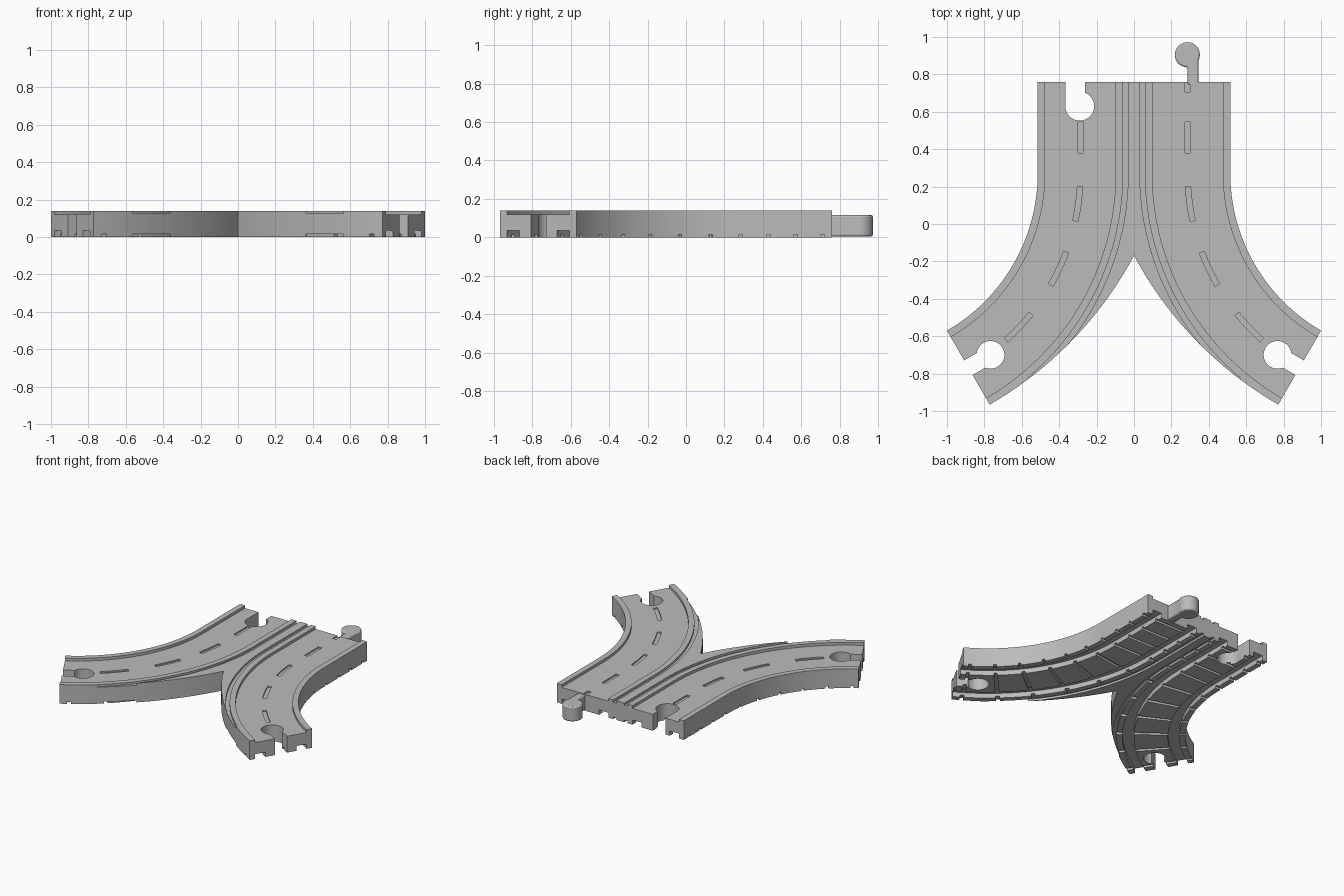
import bpy, bmesh
from math import sin, cos, asin, acos, radians, pi, tau

cube = bpy.data.objects.get("Cube")
if cube:
    bpy.data.objects.remove(cube, do_unlink=True)

HEIGHT, ROAD_Z = 0.14, 0.12
LANE_X, HALF = 0.2865, 0.2285       # lane centre and half width
BACK, BEND_Y, RADIUS = 0.76, 0.27, 1.1985
BEND_X = LANE_X + RADIUS            # centre of the bend
RIM = 0.04

grey = bpy.data.materials.new("plastic grey")
grey.use_nodes = True
grey.diffuse_color = (0.5, 0.5, 0.5, 1)
grey.node_tree.nodes["Principled BSDF"].inputs["Base Color"].default_value = (0.5, 0.5, 0.5, 1)


def lane(s, u):
    """Point on the lane: s < 0 is straight length, s > 0 is degrees of bend."""
    if s <= 0:
        return LANE_X + u, BEND_Y - s
    a, r = radians(s), RADIUS - u
    return BEND_X - r * cos(a), BEND_Y - r * sin(a)


def stations(s0, s1):
    inner = [d * 2.5 for d in range(26) if s0 + 0.1 < d * 2.5 < s1 - 0.1]
    return [s0] + inner + [s1]


def prism(bm, points, z0, z1):
    """Extrude a plan outline between two heights."""
    low = [bm.verts.new((x, y, z0)) for x, y in points]
    high = [bm.verts.new((x, y, z1)) for x, y in points]
    bm.faces.new(low[::-1])
    bm.faces.new(high)
    n = len(points)
    for i in range(n):
        j = (i + 1) % n
        bm.faces.new((low[i], low[j], high[j], high[i]))


def bands(bm, s0, s1, u0, u1, z0, z1):
    """A strip following the lane, on both branches."""
    ss = stations(s0, s1)
    pts = [lane(s, u0) for s in ss] + [lane(s, u1) for s in reversed(ss)]
    prism(bm, pts, z0, z1)
    prism(bm, [(-x, y) for x, y in pts], z0, z1)


def keyhole(cx, cy, direction, r, a, b, length):
    """Round head with a straight neck from lateral a to b."""
    dx, dy = direction
    start, end = asin(b / r), tau + asin(a / r)
    local = []
    for i in range(41):
        t = start + (end - start) * i / 40
        local.append((r * sin(t), r * cos(t)))
    local += [(a, length), (b, length)]
    return [(cx + l * dy + f * dx, cy - l * dx + f * dy) for l, f in local]


def finish(bm, name):
    bmesh.ops.recalc_face_normals(bm, faces=bm.faces)
    mesh = bpy.data.meshes.new(name)
    bm.to_mesh(mesh)
    bm.free()
    mesh.materials.append(grey)
    ob = bpy.data.objects.new(name, mesh)
    bpy.context.scene.collection.objects.link(ob)
    return ob


def activate(ob):
    bpy.ops.object.select_all(action='DESELECT')
    bpy.context.view_layer.objects.active = ob
    ob.select_set(True)


def cut(body, bm):
    cutter = finish(bm, "cutter")
    cutter.hide_render = True
    mod = body.modifiers.new("cut", 'BOOLEAN')
    mod.operation, mod.solver, mod.object = 'DIFFERENCE', 'EXACT', cutter
    activate(body)
    bpy.ops.object.modifier_apply(modifier=mod.name)
    bpy.data.objects.remove(cutter, do_unlink=True)


# Solid forked slab: inside bend edge, then the wider crotch curve
right = [lane(s, HALF) for s in stations(BEND_Y - BACK, 60)]
ex, ey = lane(60, -HALF)
FORK_R = 2.02
fx, fy = ex + FORK_R * 0.5, ey + FORK_R * sin(pi / 3)
a_end = acos(fx / FORK_R)
for i in range(25):
    a = pi / 3 + (a_end - pi / 3) * i / 24
    right.append((fx - FORK_R * cos(a), fy - FORK_R * sin(a)))
right[-1] = (0, right[-1][1])
bm = bmesh.new()
prism(bm, right + [(-x, y) for x, y in reversed(right[:-1])], 0, HEIGHT)
body = finish(bm, "track_body")

# Sunken road, centre grooves and wheel channels underneath
bm = bmesh.new()
edge = HALF - RIM
bands(bm, -0.6, 62, -edge, edge, ROAD_Z, 0.2)
bands(bm, -0.6, 50, -HALF - 0.027, -HALF, ROAD_Z + 0.005, 0.2)
bands(bm, -0.6, 50, -HALF - 0.027, -HALF, -0.1, 0.015)
for u in (-edge, edge - 0.075):
    bands(bm, -0.6, 62, u, u + 0.075, -0.1, 0.035)
cut(body, bm)

# Cross notches on the underside
bm = bmesh.new()
for y in (0.71, 0.57, 0.43, 0.285):
    s = BEND_Y - y
    bands(bm, s - 0.01, s + 0.01, -HALF - 0.02, HALF + 0.03, -0.1, 0.016)
for k in range(6):
    s = 8.4 + 9.8 * k
    bands(bm, s - 0.55, s + 0.55, -HALF - 0.02, HALF + 0.03, -0.1, 0.016)
cut(body, bm)

# Lane dashes sunk into the road
bm = bmesh.new()
for s0, s1 in ((-0.52, -0.435), (-0.275, -0.11), (3.3, 12.2), (20.6, 29.8), (38.8, 48)):
    bands(bm, s0, s1, -0.014, 0.014, ROAD_Z - 0.01, 0.2)
cut(body, bm)

# Connector sockets: one at the back, one at the end of each branch
bm = bmesh.new()
prism(bm, keyhole(-0.29, 0.63, (0, 1), 0.077, -0.075, 0.027, 0.2), -0.1, 0.2)
hx, hy = lane(60, 0)
d = (sin(pi / 3), -0.5)
socket = keyhole(hx - 0.137 * d[0], hy - 0.137 * d[1], d, 0.074, -0.045, 0.045, 0.2)
prism(bm, socket, -0.1, 0.2)
prism(bm, [(-x, y) for x, y in socket], -0.1, 0.2)
cut(body, bm)

# Connector peg
bm = bmesh.new()
prism(bm, keyhole(0.285, 0.905, (0, -1), 0.067, -0.06, 0.0, 0.16), 0.005, 0.115)
peg = finish(bm, "connector_peg")
bev = peg.modifiers.new("rounded edge", 'BEVEL')
bev.width, bev.segments, bev.limit_method = 0.01, 2, 'ANGLE'
bev.angle_limit = radians(40)

for ob in (body, peg):
    activate(ob)
    bpy.ops.object.shade_smooth_by_angle(angle=radians(30))
